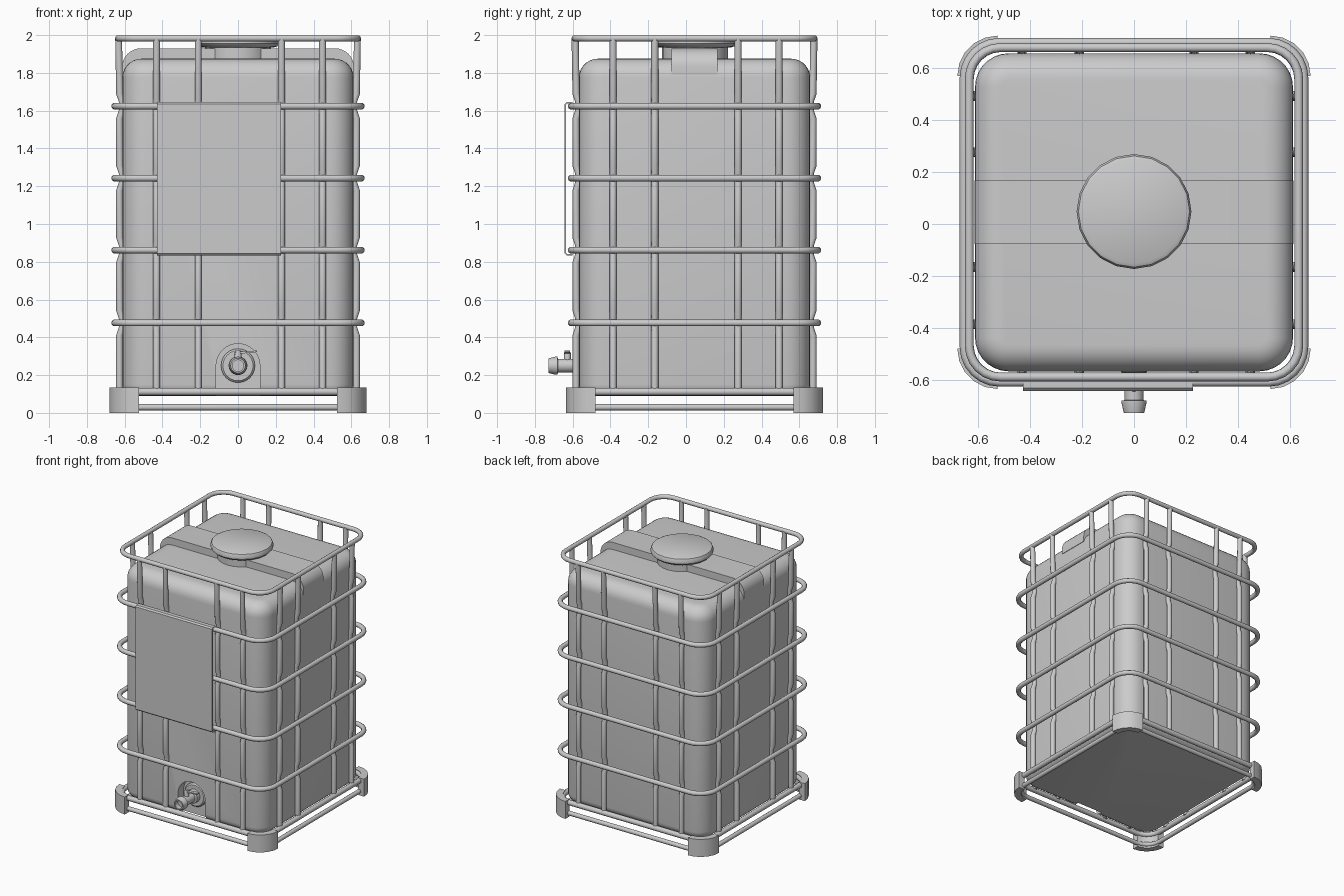
import bpy, bmesh, math
from mathutils import Vector

if "Cube" in bpy.data.objects:
    bpy.data.objects.remove(bpy.data.objects["Cube"])

CY = 0.045                      # cage and tank centre in y
RINGS = [0.476, 0.862, 1.243, 1.624]


def finish(name, bm, angle=35):
    bmesh.ops.recalc_face_normals(bm, faces=bm.faces)
    me = bpy.data.meshes.new(name)
    bm.to_mesh(me)
    bm.free()
    ob = bpy.data.objects.new(name, me)
    bpy.context.collection.objects.link(ob)
    smooth(ob, angle)
    return ob


def smooth(ob, angle=35):
    bpy.ops.object.select_all(action='DESELECT')
    ob.select_set(True)
    bpy.context.view_layer.objects.active = ob
    bpy.ops.object.shade_smooth_by_angle(angle=math.radians(angle))


def rounded_rect(half, r, n=6):
    pts = []
    for k, (sx, sy) in enumerate([(1, 1), (-1, 1), (-1, -1), (1, -1)]):
        for i in range(n + 1):
            a = math.pi / 2 * (k + i / n)
            pts.append((sx * (half - r) + r * math.cos(a),
                        CY + sy * (half - r) + r * math.sin(a)))
    return pts


def loft(name, loops, closed=False, angle=35):
    """Skin equal-length loops; cap the ends, or join last to first."""
    bm = bmesh.new()
    vs = [[bm.verts.new(p) for p in lp] for lp in loops]
    n = len(vs[0])
    pairs = list(zip(vs, vs[1:])) + ([(vs[-1], vs[0])] if closed else [])
    for a, b in pairs:
        for i in range(n):
            bm.faces.new((a[i], a[(i + 1) % n], b[(i + 1) % n], b[i]))
    if not closed:
        bm.faces.new(vs[0])
        bm.faces.new(vs[-1])
    return finish(name, bm, angle)


def tube(name, pts, r, cyclic=False, sides=10):
    """Round bar along a path."""
    P = [Vector(p) for p in pts]
    loops = []
    for i, p in enumerate(P):
        if cyclic:
            t = P[(i + 1) % len(P)] - P[i - 1]
        else:
            t = P[min(i + 1, len(P) - 1)] - P[max(i - 1, 0)]
        t.normalize()
        ref = Vector((0, 0, 1)) if abs(t.z) < 0.7 else Vector((1, 0, 0))
        u = t.cross(ref).normalized()
        w = t.cross(u)
        loops.append([p + r * (u * math.cos(2 * math.pi * k / sides) + w * math.sin(2 * math.pi * k / sides))
                      for k in range(sides)])
    return loft(name, loops, cyclic, 50)


def lathe(name, profile, centre, axis='Z', sides=24):
    """Turn (radius, height) pairs round z, or round y with height as y."""
    cx, cy, cz = centre
    loops = []
    for r, h in profile:
        lp = []
        for k in range(sides):
            a = 2 * math.pi * k / sides
            c, s = r * math.cos(a), r * math.sin(a)
            lp.append((cx + c, cy + s, h) if axis == 'Z' else (cx + c, h, cz + s))
        loops.append(lp)
    return loft(name, loops)


def prism(name, outline, to3d, lo, hi):
    return loft(name, [[to3d(a, b, d) for a, b in outline] for d in (lo, hi)])


# Tank body: rounded box lofted from rounded squares
R, B = 0.1, 0.06
prof = [(B * (1 - math.sin(a)), 0.09 + B * (1 - math.cos(a))) for a in [math.pi / 2 * i / 5 for i in range(6)]]
prof += [(R * (1 - math.cos(a)), 1.875 - R + R * math.sin(a)) for a in [math.pi / 2 * i / 7 for i in range(8)]]
tank = loft("tank", [[(x, y, z) for x, y in rounded_rect(0.612 - d, 0.13 - d, 7)] for d, z in prof])

# Arched recess for the valve
arch = [(0.116 * math.cos(math.pi * i / 16), 0.25 + 0.116 * math.sin(math.pi * i / 16)) for i in range(17)]
arch += [(-0.116, 0.0), (0.116, 0.0)]
cutter = prism("recess_cutter", arch, lambda a, b, d: (a, d, b), -0.7, -0.5)
cutter.hide_render = True
mod = tank.modifiers.new("recess", 'BOOLEAN')
mod.operation, mod.solver, mod.object = 'DIFFERENCE', 'EXACT', cutter
bpy.context.view_layer.objects.active = tank
bpy.ops.object.modifier_apply(modifier="recess")
bpy.data.objects.remove(cutter)
smooth(tank)

# Raised ridge across the tank top
H, r = 0.614, 0.1
ridge = [(H, 1.79)]
ridge += [(H - r + r * math.cos(math.pi / 16 * i), 1.93 - r + r * math.sin(math.pi / 16 * i)) for i in range(9)]
ridge += [(-x, z) for x, z in reversed(ridge)]
prism("tank_ridge", ridge, lambda a, b, d: (a, d, b), -0.077, 0.167)

# Filler neck and screw cap
lathe("filler_neck", [(0.175, 1.86), (0.175, 1.95)], (0, 0.048, 0))
lathe("cap", [(0.19, 1.935), (0.207, 1.94), (0.221, 1.955), (0.221, 1.975), (0.214, 1.99), (0.2, 1.997)],
      (0, 0.048, 0), sides=20)

# Cage hoops
for i, z in enumerate(RINGS):
    tube(f"cage_hoop_{i + 1}", [(x, y, z) for x, y in rounded_rect(0.653, 0.135)], 0.018, True)
tube("cage_top_rail", [(x, y, 1.983) for x, y in rounded_rect(0.634, 0.12)], 0.017, True)

# Cage uprights, pressed inwards where they pass the hoops
path = [(0.627, 0.11)]
for z in RINGS:
    path += [(0.627, z - 0.065), (0.613, z - 0.025), (0.613, z + 0.025), (0.627, z + 0.065)]
path.append((0.632, 1.983))
for side in (-1, 1):
    for i, o in enumerate((-0.431, -0.21, 0.231, 0.448)):
        tube(f"upright_y_{side}_{i}", [(o, CY + side * d, z) for d, z in path], 0.019)
        tube(f"upright_x_{side}_{i}", [(side * d, CY + o, z) for d, z in path], 0.019)

# Base frame rails
for name, z, rad in (("base_upper_rail", 0.112, 0.02), ("base_lower_rail", 0.03, 0.017)):
    tube(name, [(x, y, z) for x, y in rounded_rect(0.637, 0.125)], rad, True)

# Base corner feet: curved shells round the frame corners
for k in range(4):
    q = math.pi / 2 * k
    arc = [math.pi / 2 * i / 5 for i in range(6)]
    out = [(0.525 + 0.155 * math.cos(a), 0.525 + 0.155 * math.sin(a)) for a in arc]
    inn = [(0.525 + 0.105 * math.cos(a), 0.525 + 0.105 * math.sin(a)) for a in reversed(arc)]
    rot = lambda a, b, d: (a * math.cos(q) - b * math.sin(q), CY + a * math.sin(q) + b * math.cos(q), d)
    prism(f"corner_foot_{k + 1}", out + inn, rot, 0.0, 0.135)

# Label plate: thin sheet with lips folded back over the hoops
plate = [(-0.6, 1.638), (-0.6, 1.646), (-0.632, 1.646), (-0.642, 1.636), (-0.642, 0.844), (-0.632, 0.834),
         (-0.6, 0.834), (-0.6, 0.842), (-0.629, 0.842), (-0.634, 0.847), (-0.634, 1.633), (-0.629, 1.638)]
prism("label_plate", plate, lambda a, b, d: (d, a, b), -0.428, 0.228)

# Valve: flange, body, flared nozzle with a bore
lathe("valve_flange", [(0.09, -0.49), (0.09, -0.525), (0.08, -0.535)], (0, 0, 0.25), 'Y')
lathe("valve_body", [(0.05, -0.53), (0.05, -0.57), (0.036, -0.575), (0.036, -0.678), (0.048, -0.68),
                     (0.048, -0.69), (0.039, -0.727), (0.03, -0.727), (0.03, -0.69)], (0, 0, 0.25), 'Y')

# Valve handle on a short stem
lathe("valve_stem", [(0.018, 0.27), (0.018, 0.318), (0.012, 0.33)], (0, -0.628, 0), sides=12)
lever = [(-0.02, 0.31), (0.03, 0.315), (0.1, 0.322), (0.1, 0.33), (0.03, 0.325), (-0.02, 0.32)]
prism("valve_handle", lever, lambda a, b, d: (a, d, b), -0.642, -0.614)
